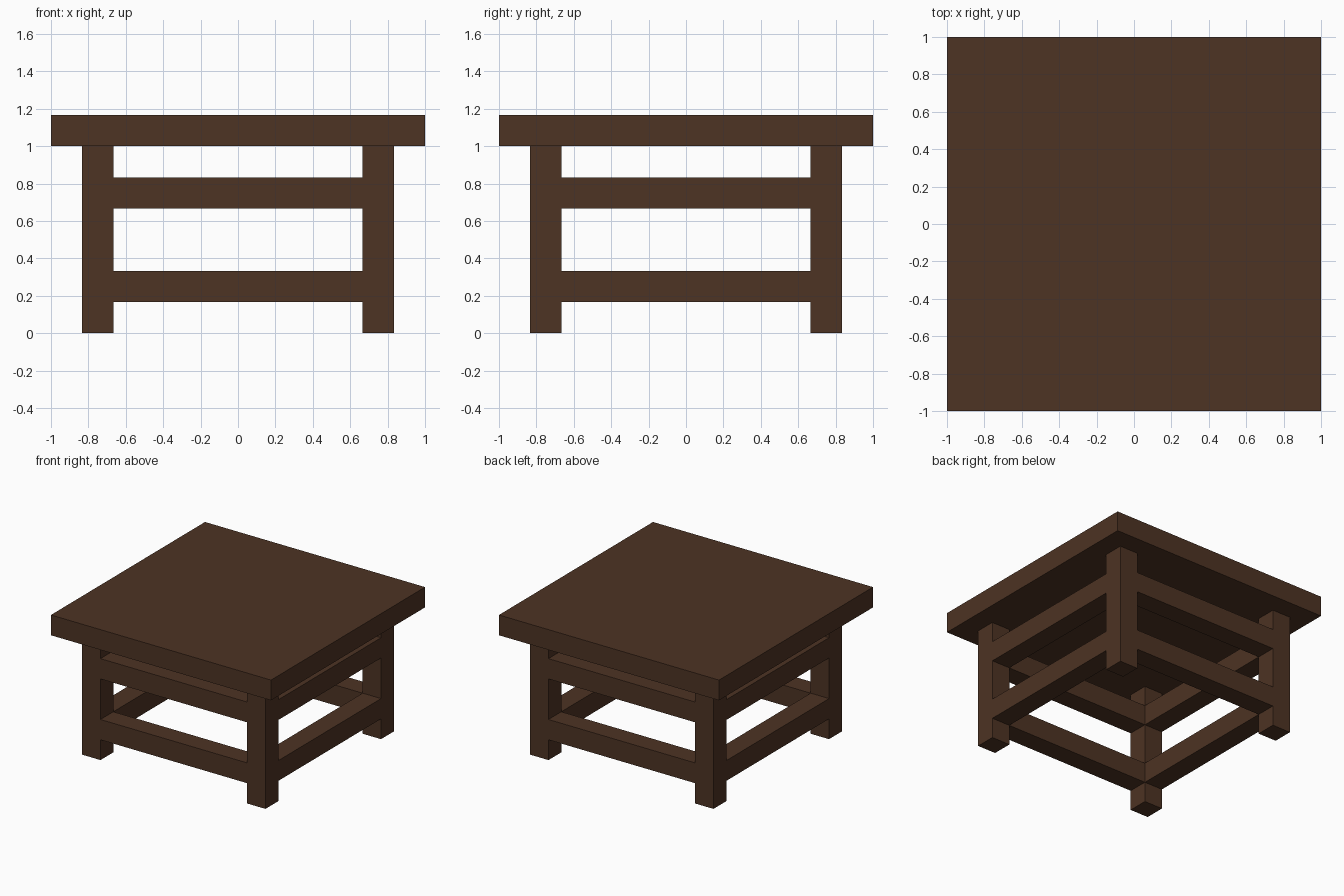
import bpy

default = bpy.data.objects.get("Cube")
if default:
    bpy.data.objects.remove(default, do_unlink=True)

# Single dark wood colour
COLOUR = (0.075, 0.033, 0.017, 1.0)
wood = bpy.data.materials.new("dark_brown_wood")
wood.use_nodes = True
wood.diffuse_color = COLOUR
bsdf = next(n for n in wood.node_tree.nodes if n.type == 'BSDF_PRINCIPLED')
bsdf.inputs["Base Color"].default_value = COLOUR
bsdf.inputs["Roughness"].default_value = 0.8

U = 1 / 6  # timber thickness; every dimension is a multiple of it


def box(name, centre, size):
    """Add a box, with centre and size given in timber units."""
    bpy.ops.mesh.primitive_cube_add(size=1, location=[c * U for c in centre])
    obj = bpy.context.object
    obj.name = obj.data.name = name
    obj.scale = [s * U for s in size]
    bpy.ops.object.transform_apply(location=False, rotation=False, scale=True)
    obj.data.materials.append(wood)
    return obj


# Square slab top
box("table_top", (0, 0, 6.5), (12, 12, 1))

# Four corner legs
for x, side in ((-4.5, "right"), (4.5, "left")):
    for y, end in ((-4.5, "front"), (4.5, "back")):
        box(f"{end}_{side}_leg", (x, y, 3), (1, 1, 6))

# Upper and lower rails on all four sides, flush with the legs
for z, level in ((1.5, "lower"), (4.5, "upper")):
    for s, end, side in ((-4.5, "front", "right"), (4.5, "back", "left")):
        box(f"{level}_{end}_rail", (0, s, z), (8, 1, 1))
        box(f"{level}_{side}_rail", (s, 0, z), (1, 8, 1))
